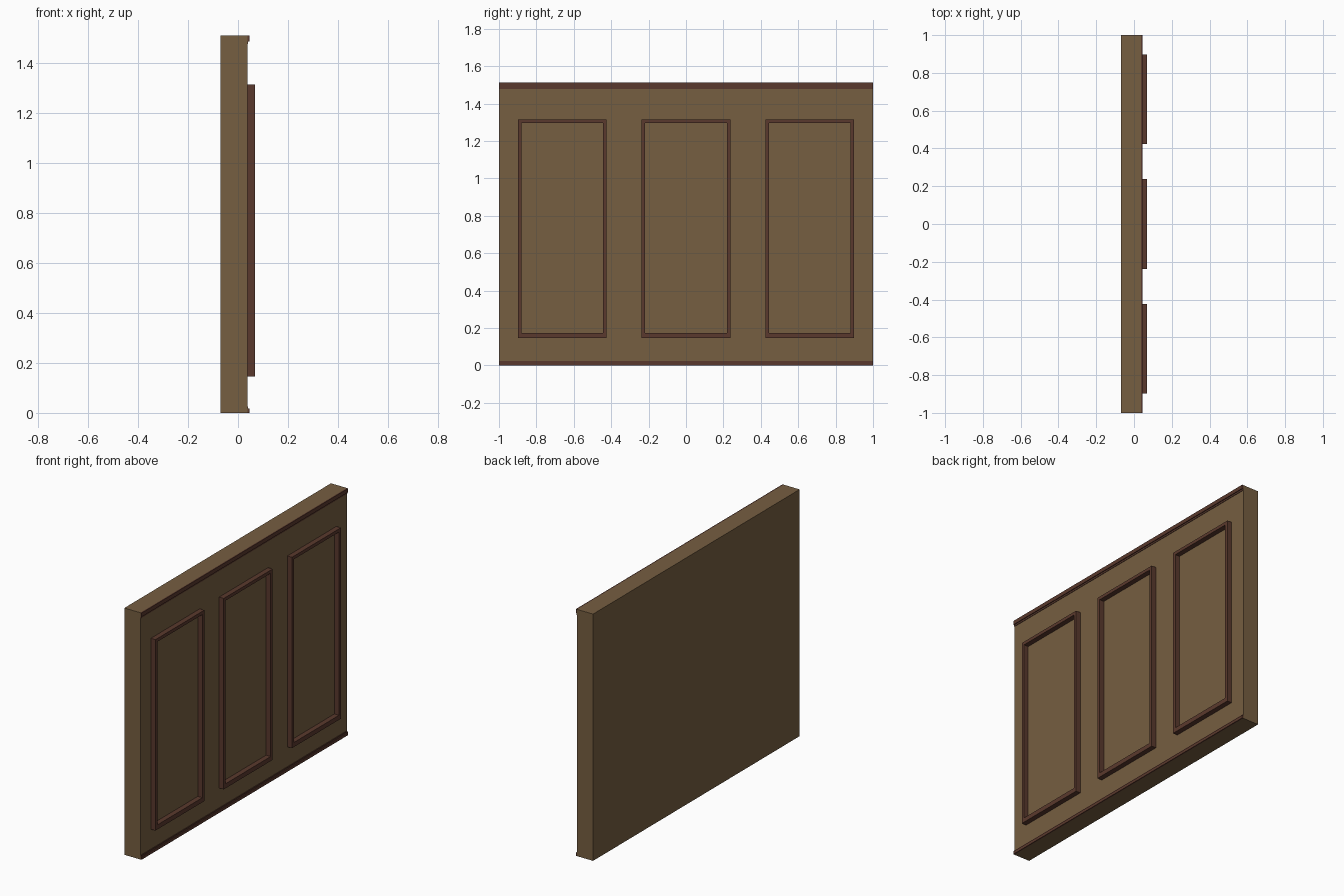
import bpy, bmesh

if "Cube" in bpy.data.objects:
    bpy.data.objects.remove(bpy.data.objects["Cube"])


def material(name, srgb):
    lin = [((c / 255 + 0.055) / 1.055) ** 2.4 for c in srgb]
    m = bpy.data.materials.new(name)
    m.diffuse_color = (*lin, 1)
    m.use_nodes = True
    m.node_tree.nodes["Principled BSDF"].inputs["Base Color"].default_value = m.diffuse_color
    return m


WOOD = material("tan wood", (118, 94, 65))
TRIM = material("dark brown trim", (90, 57, 45))


def extrude_y(name, profile, y0, y1, mat):
    """Extrude a closed x-z profile along y."""
    bm = bmesh.new()
    face = bm.faces.new([bm.verts.new((x, y0, z)) for x, z in profile])
    ext = bmesh.ops.extrude_face_region(bm, geom=[face])
    verts = [g for g in ext["geom"] if isinstance(g, bmesh.types.BMVert)]
    bmesh.ops.translate(bm, verts=verts, vec=(0, y1 - y0, 0))
    bmesh.ops.recalc_face_normals(bm, faces=bm.faces)
    return finish(name, bm, mat)


def finish(name, bm, mat):
    me = bpy.data.meshes.new(name)
    bm.to_mesh(me)
    bm.free()
    me.materials.append(mat)
    ob = bpy.data.objects.new(name, me)
    bpy.context.collection.objects.link(ob)
    return ob


def frame(name, yc, mat):
    """Rectangular ring standing proud of the wall, with a thicker bottom rail."""
    x0, x1 = 0.034, 0.069
    outer = (yc - 0.237, yc + 0.237, 0.146, 1.316)
    inner = (yc - 0.218, yc + 0.218, 0.174, 1.296)
    bm = bmesh.new()

    def loop(r, x):
        a, b, c, d = r
        return [bm.verts.new((x, y, z)) for y, z in ((a, c), (b, c), (b, d), (a, d))]

    loops = [loop(outer, x0), loop(outer, x1), loop(inner, x1), loop(inner, x0)]
    for k in range(4):
        p, q = loops[k], loops[(k + 1) % 4]
        for i in range(4):
            j = (i + 1) % 4
            bm.faces.new((p[i], p[j], q[j], q[i]))
    bmesh.ops.recalc_face_normals(bm, faces=bm.faces)
    return finish(name, bm, mat)


H = 1.512
# wall slab
extrude_y("wall_panel", [(-0.07, 0), (0.038, 0), (0.038, H), (-0.07, H)], -1, 1, WOOD)

# stepped mouldings along the top and bottom edges
extrude_y("top_moulding", [(0.038, H), (0.046, H), (0.046, H - 0.024), (0.041, H - 0.024),
                           (0.041, H - 0.034), (0.038, H - 0.034)], -1, 1, TRIM)
extrude_y("bottom_moulding", [(0.038, 0), (0.046, 0), (0.046, 0.018), (0.041, 0.018),
                              (0.041, 0.025), (0.038, 0.025)], -1, 1, TRIM)

# three raised panel frames
for label, y in (("left", -0.661), ("middle", 0), ("right", 0.661)):
    frame(f"{label}_panel_frame", y, TRIM)
